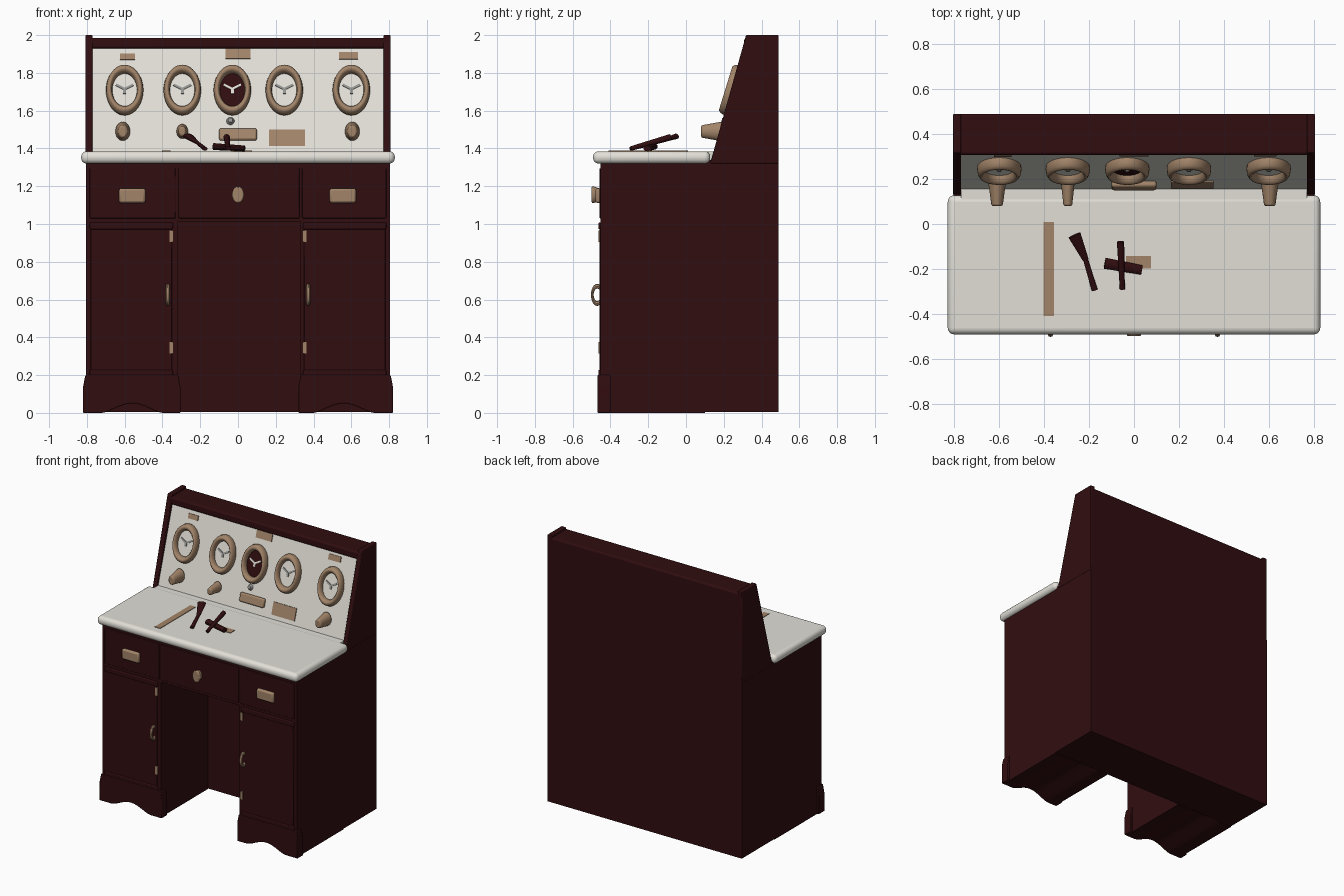
import bpy, bmesh, math
from mathutils import Vector, Matrix

if "Cube" in bpy.data.objects:
    bpy.data.objects.remove(bpy.data.objects["Cube"])


def material(name, r, g, b):
    m = bpy.data.materials.new(name)
    m.use_nodes = True
    m.diffuse_color = (r, g, b, 1)
    bsdf = m.node_tree.nodes["Principled BSDF"]
    bsdf.inputs["Base Color"].default_value = (r, g, b, 1)
    bsdf.inputs["Roughness"].default_value = 0.8
    return m


WOOD = material("dark red wood", 0.03, 0.004, 0.005)
WHITE = material("enamel white", 0.76, 0.74, 0.68)
BRASS = material("dull brass", 0.36, 0.23, 0.14)
GREY = material("dial grey", 0.3, 0.3, 0.29)

UP, FRONT = 0, math.pi / 2
SLOPE = 0.309
TILT = FRONT - math.atan(SLOPE)


def panel(x, z, out=0.0):
    """Point on the sloping splashback, moved outward."""
    return Vector((x, 0.155 + (z - 1.38) * SLOPE, z)) + out * Vector((0, -math.sin(TILT), math.cos(TILT)))


def finish(ob, name, mat, bevel=0, segments=2):
    ob.name = ob.data.name = name
    ob.data.materials.append(mat)
    if bevel:
        mod = ob.modifiers.new("rounded edges", 'BEVEL')
        mod.width, mod.segments = bevel, segments
    bpy.ops.object.select_all(action='DESELECT')
    ob.select_set(True)
    bpy.context.view_layer.objects.active = ob
    bpy.ops.object.shade_smooth_by_angle(angle=math.radians(40))
    return ob


def new_object(bm, name, mat, bevel=0, segments=2):
    bmesh.ops.recalc_face_normals(bm, faces=bm.faces)
    me = bpy.data.meshes.new(name)
    bm.to_mesh(me)
    bm.free()
    ob = bpy.data.objects.new(name, me)
    bpy.context.collection.objects.link(ob)
    return finish(ob, name, mat, bevel, segments)


def box(name, mat, x0, x1, y0, y1, z0, z1, bevel=0.006, segments=2):
    bm = bmesh.new()
    bmesh.ops.create_cube(bm, size=1)
    for v in bm.verts:
        v.co = Vector((x0 + (v.co.x + .5) * (x1 - x0), y0 + (v.co.y + .5) * (y1 - y0),
                       z0 + (v.co.z + .5) * (z1 - z0)))
    return new_object(bm, name, mat, bevel, segments)


def prism(name, mat, pts, axis, a, b, bevel=0):
    """Extrude a profile: (x, z) along y, or (y, z) along x."""
    bm = bmesh.new()
    place = (lambda p, t: (p[0], t, p[1])) if axis == 'y' else (lambda p, t: (t, p[0], p[1]))
    face = bm.faces.new([bm.verts.new(place(p, a)) for p in pts])
    ext = bmesh.ops.extrude_face_region(bm, geom=[face])
    move = Vector(place((0, 0), b - a))
    for v in ext["geom"]:
        if isinstance(v, bmesh.types.BMVert):
            v.co += move
    return new_object(bm, name, mat, bevel)


def plate(name, mat, loc, tilt, w, h, t, spin=0, bevel=0):
    """Flat slab facing along the tilted normal."""
    bm = bmesh.new()
    bmesh.ops.create_cube(bm, size=1)
    bmesh.ops.scale(bm, vec=(w, h, t), verts=bm.verts)
    ob = new_object(bm, name, mat, bevel)
    ob.matrix_world = Matrix.Translation(loc) @ Matrix.Rotation(tilt, 4, 'X') @ Matrix.Rotation(spin, 4, 'Z')
    return ob


def cone(name, mat, loc, tilt, r1, r2, depth, stretch=1.0, bevel=0):
    bm = bmesh.new()
    bmesh.ops.create_cone(bm, cap_ends=True, segments=32, radius1=r1, radius2=r2, depth=depth)
    bmesh.ops.scale(bm, vec=(1, stretch, 1), verts=bm.verts)
    ob = new_object(bm, name, mat, bevel)
    ob.matrix_world = Matrix.Translation(loc) @ Matrix.Rotation(tilt, 4, 'X')
    return ob


def bar(name, mat, a, b, r1, r2, flat=1.0):
    """Tapered rod between two points."""
    a, b = Vector(a), Vector(b)
    bm = bmesh.new()
    bmesh.ops.create_cone(bm, cap_ends=True, segments=10, radius1=r1, radius2=r2, depth=(b - a).length)
    bmesh.ops.scale(bm, vec=(1, flat, 1), verts=bm.verts)
    ob = new_object(bm, name, mat)
    ob.matrix_world = Matrix.Translation((a + b) / 2) @ (b - a).to_track_quat('Z', 'Y').to_matrix().to_4x4()
    return ob


def scallop(x0, x1, height):
    """Arched lower edge between two feet."""
    n = 14
    return [(x0 + (x1 - x0) * i / n, height * math.sin(math.pi * i / n) ** 1.5) for i in range(n + 1)]


# Carcass with kneehole and scalloped feet
left_arch, right_arch = scallop(-0.72, -0.4, 0.05), scallop(0.4, 0.72, 0.05)
outline = ([(-0.805, 0)] + left_arch + [(-0.32, 0), (-0.32, 1.01), (0.33, 1.01), (0.33, 0)]
           + right_arch + [(0.805, 0), (0.805, 1.33), (-0.805, 1.33)])
prism("cabinet_front_body", WOOD, outline, 'y', -0.452, 0.1)
box("cabinet_back_body", WOOD, -0.805, 0.805, 0.1, 0.49, 0.005, 1.34, 0)

# Flared plinths
for side, arch, xa, xb in (("right", left_arch, -0.82, -0.305), ("left", right_arch, 0.32, 0.82)):
    pts = [(xa, 0)] + arch + [(xb, 0), (xb, 0.14), (xb - 0.012, 0.2), (xa + 0.012, 0.2), (xa, 0.14)]
    prism(side + "_plinth", WOOD, pts, 'y', -0.468, -0.4, 0.004)

# Doors with rails, handles and hinges
for side, s in (("right", -1), ("left", 1)):
    x0, x1 = sorted((s * 0.78, s * 0.35))
    box(side + "_door", WOOD, x0, x1, -0.458, -0.44, 0.215, 0.985, 0.004)
    for label, z in (("upper", 0.99), ("lower", 0.21)):
        box(f"{side}_{label}_door_rail", WOOD, x0 - 0.005, x1 + 0.005, -0.464, -0.44, z - 0.018, z + 0.018)
    for z in (0.935, 0.345):
        plate(side + "_hinge", BRASS, (s * 0.352, -0.459, z), FRONT, 0.02, 0.06, 0.008)
    bpy.ops.mesh.primitive_torus_add(major_segments=24, minor_segments=8, major_radius=0.04,
                                     minor_radius=0.011, location=(s * 0.372, -0.47, 0.625),
                                     rotation=(0, FRONT, 0))
    handle = bpy.context.object
    handle.scale = (1.15, 0.65, 1)
    finish(handle, side + "_door_handle", BRASS)

# Drawers and pulls
for name, x0, x1 in (("right", -0.785, -0.33), ("centre", -0.315, 0.325), ("left", 0.34, 0.785)):
    box(name + "_drawer", WOOD, x0, x1, -0.458, -0.44, 1.03, 1.295, 0.004)
for x in (-0.56, 0.555):
    plate("drawer_pull", BRASS, (x, -0.465, 1.15), FRONT, 0.14, 0.078, 0.03, 0, 0.012)
cone("drawer_knob", BRASS, (0, -0.475, 1.155), FRONT, 0.022, 0.034, 0.05, 1.4, 0.01)

# Countertop with rolled edge
box("countertop", WHITE, -0.83, 0.83, -0.492, 0.128, 1.32, 1.385, 0.029, 5)
box("countertop_back_strip", WHITE, -0.772, 0.772, 0.09, 0.2, 1.34, 1.383, 0)

# Splashback: sloped core, enamel panel, side wings and top rail
prism("splashback_core", WOOD, [(0.15, 1.32), (0.345, 1.95), (0.49, 1.95), (0.49, 1.32)], 'x', -0.78, 0.78)
plate("splashback_panel", WHITE, panel(0, 1.655, -0.01), TILT, 1.545, 0.58, 0.02)
for s in (-1, 1):
    xa, xb = sorted((s * 0.77, s * 0.807))
    prism("splashback_wing", WOOD, [(0.128, 1.32), (0.318, 2), (0.49, 2), (0.49, 1.32)], 'x', xa, xb, 0.005)
box("top_rail", WOOD, -0.8, 0.8, 0.308, 0.49, 1.93, 1.985, 0.012, 3)

# Oval dials with rims, faces and hands
for i, x in enumerate((-0.6, -0.295, -0.03, 0.245, 0.6)):
    middle = i == 2
    bpy.ops.mesh.primitive_torus_add(major_segments=40, minor_segments=10, major_radius=0.082,
                                     minor_radius=0.017, location=panel(x, 1.705, 0.012),
                                     rotation=(TILT, 0, 0))
    rim = bpy.context.object
    rim.scale = (1, 1.4, 2.2)
    finish(rim, "dial_rim", BRASS)
    cone("dial_face", WOOD if middle else WHITE, panel(x, 1.705, 0.008), TILT, 0.078, 0.078, 0.01, 1.4)
    for s in (-1, 1):
        plate("dial_hand", WHITE if middle else GREY, panel(x + s * 0.024, 1.722, 0.016), TILT,
              0.05, 0.012, 0.005, s * 0.5)
    plate("dial_pivot", WHITE if middle else GREY, panel(x, 1.7, 0.016), TILT, 0.016, 0.03, 0.006)

# Splashback knobs
for x, r in ((-0.61, 0.04), (-0.295, 0.031), (0.605, 0.04)):
    cone("control_knob", BRASS, (x, 0.135, 1.49), FRONT, r, r * 0.62, 0.11, 1.3, 0.008)

# Label plates along the splashback
for x, z, w, h in ((-0.585, 1.885, 0.08, 0.035), (0, 1.9, 0.13, 0.055), (0.585, 1.89, 0.1, 0.04),
                   (0.26, 1.455, 0.19, 0.09)):
    plate("label_plate", BRASS, panel(x, z, 0.003), TILT, w, h, 0.008)
plate("tray_handle", BRASS, panel(0, 1.47, 0.012), TILT, 0.2, 0.065, 0.03, 0, 0.01)
cone("small_spout", GREY, panel(-0.04, 1.545, 0.008), TILT, 0.022, 0.012, 0.02)

# Objects lying on the counter
plate("flat_stick", BRASS, (-0.38, -0.2, 1.386), UP, 0.045, 0.42, 0.006)
plate("flat_patch", BRASS, (0.02, -0.17, 1.386), UP, 0.11, 0.055, 0.006)
bar("spatula_blade", WOOD, (-0.265, -0.05, 1.465), (-0.215, -0.16, 1.43), 0.03, 0.014, 0.5)
bar("spatula_handle", WOOD, (-0.215, -0.16, 1.43), (-0.175, -0.295, 1.398), 0.012, 0.014, 0.7)
bar("mallet_handle", WOOD, (-0.06, -0.08, 1.46), (-0.052, -0.29, 1.4), 0.017, 0.012)
bar("mallet_head", WOOD, (-0.13, -0.175, 1.41), (0.035, -0.205, 1.4), 0.026, 0.022, 0.7)
